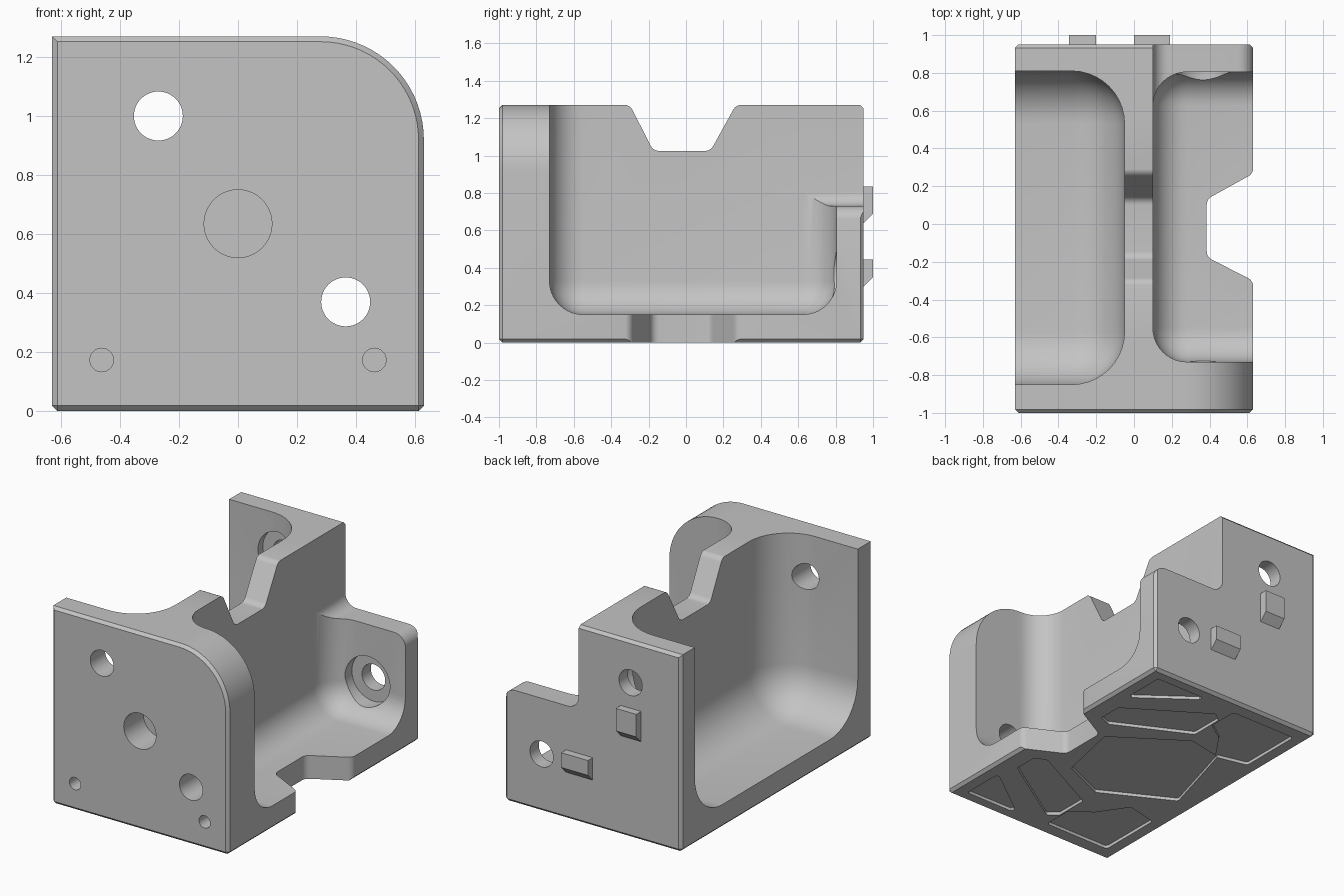
import bpy, bmesh, math
from mathutils import Vector

cube = bpy.data.objects.get("Cube")
if cube:
    bpy.data.objects.remove(cube, do_unlink=True)

grey = bpy.data.materials.new("plain grey")
grey.use_nodes = True
color = (0.55, 0.55, 0.55, 1)
grey.diffuse_color = color
grey.node_tree.nodes["Principled BSDF"].inputs["Base Color"].default_value = color

X, Z_TOP, FRONT, BACK = 0.63, 1.27, -1.0, 0.95


def rounded(corners, steps=12):
    """Outline from (u, v, radius) corners, each filleted by its radius."""
    out = []
    for i, (u, v, r) in enumerate(corners):
        p = Vector((u, v))
        if not r:
            out.append(p)
            continue
        d1 = (Vector(corners[i - 1][:2]) - p).normalized()
        d2 = (Vector(corners[(i + 1) % len(corners)][:2]) - p).normalized()
        half = d1.angle(d2) / 2
        c = p + (d1 + d2).normalized() * r / math.sin(half)
        reach = r / math.tan(half)
        s, e = p + d1 * reach - c, p + d2 * reach - c
        a = math.atan2(s.y, s.x)
        sweep = math.remainder(math.atan2(e.y, e.x) - a, 2 * math.pi)
        for k in range(steps + 1):
            t = a + sweep * k / steps
            out.append(c + Vector((math.cos(t), math.sin(t))) * r)
    return out


def make_object(name, bm):
    bmesh.ops.recalc_face_normals(bm, faces=bm.faces)
    mesh = bpy.data.meshes.new(name)
    bm.to_mesh(mesh)
    bm.free()
    mesh.materials.append(grey)
    ob = bpy.data.objects.new(name, mesh)
    bpy.context.collection.objects.link(ob)
    return ob


def prism_mesh(outline, axis, lo, hi):
    place = {"x": lambda p, h: (h, p[0], p[1]),
             "y": lambda p, h: (p[0], h, p[1]),
             "z": lambda p, h: (p[0], p[1], h)}[axis]
    bm = bmesh.new()
    ends = [[bm.verts.new(place(p, h)) for p in outline] for h in (lo, hi)]
    for ring in ends:
        bm.faces.new(ring)
    n = len(outline)
    for i in range(n):
        j = (i + 1) % n
        bm.faces.new((ends[0][i], ends[0][j], ends[1][j], ends[1][i]))
    bmesh.ops.recalc_face_normals(bm, faces=bm.faces)
    return bm


def activate(ob):
    bpy.ops.object.select_all(action="DESELECT")
    ob.select_set(True)
    bpy.context.view_layer.objects.active = ob


def cut(bm):
    """Subtract a shape from the body and discard the cutter."""
    cutter = make_object("cutter", bm)
    mod = body.modifiers.new("cut", "BOOLEAN")
    mod.operation, mod.solver, mod.object = "DIFFERENCE", "EXACT", cutter
    activate(body)
    bpy.ops.object.modifier_apply(modifier=mod.name)
    bpy.data.objects.remove(cutter, do_unlink=True)


def bore(x, z, radius, lo, hi, sides=48):
    ring = [(x + radius * math.cos(2 * math.pi * k / sides),
             z + radius * math.sin(2 * math.pi * k / sides)) for k in range(sides)]
    cut(prism_mesh(ring, "y", lo, hi))


def pocket(inner, outer, y0, y1, floor, radius):
    """Open-sided, open-topped recess with filleted inner corners."""
    top = 2.0
    bm = prism_mesh([(inner, y0), (outer, y0), (outer, y1), (inner, y1)], "z", floor, top)
    edges = []
    for e in bm.edges:
        mid = (e.verts[0].co + e.verts[1].co) / 2
        if abs(mid.x - outer) > 0.01 and abs(mid.z - top) > 0.01:
            edges.append(e)
    bmesh.ops.bevel(bm, geom=edges, offset=radius, segments=10, profile=0.5, affect="EDGES")
    cut(bm)


# Body block: one large rounded corner, chamfered ends and base
bm = prism_mesh(rounded([(-X, 0, 0), (X, 0, 0), (X, Z_TOP, 0.35), (-X, Z_TOP, 0)], 18),
                "y", FRONT, BACK)


def on_rim(e):
    a, b = (v.co for v in e.verts)
    return (abs(a.y - b.y) < 1e-4) or (abs(a.z) < 1e-4 and abs(b.z) < 1e-4)


bmesh.ops.bevel(bm, geom=[e for e in bm.edges if on_rim(e)], offset=0.018,
                segments=1, affect="EDGES")
body = make_object("bracket_body", bm)

# Lowered back wall on one side
cut(prism_mesh(rounded([(0.1, 1.5, 0), (0.1, 0.73, 0.08), (X + 0.001, 0.73, 0.08),
                        (X + 0.001, 0.6, 0), (0.8, 0.6, 0), (0.8, 1.5, 0)]),
               "y", 0, 1.2))

# Pockets either side of the central web
pocket(-0.05, -1.4, -0.85, 0.81, 0.15, 0.28)
pocket(0.1, 1.4, -0.73, 0.805, 0.15, 0.18)

# Matching notches in the web top and the floor edge
notch = rounded([(-0.5, 0.001, 0), (-0.3, 0.001, 0.05), (-0.175, -0.245, 0.05),
                 (0.131, -0.245, 0.05), (0.267, 0.001, 0.05), (0.5, 0.001, 0),
                 (0.5, 0.2, 0), (-0.5, 0.2, 0)], 8)
cut(prism_mesh([(p.x, p.y + Z_TOP) for p in notch], "x", -0.3, 0.3))
cut(prism_mesh([(p.y + X, p.x) for p in notch], "z", -0.2, 0.3))

# Through bolt holes with counterbores inside the back wall
for x, z in ((-0.27, 1.0), (0.365, 0.37)):
    bore(x, z, 0.155, 0.5, 0.86)
    bore(x, z, 0.083, -1.5, 1.5)

# Blind holes in the front face
bore(0, 0.635, 0.115, -1.2, -0.8)
for side in (-1, 1):
    bore(side * 0.462, 0.173, 0.04, -1.2, -0.88, 24)

# Shallow panels in the underside
corner = [(0.54, 0.87), (0.54, 0.58), (0.15, 0.87)]
strip = [(0.5, 0.45), (0, 0.77), (-0.06, 0.72), (-0.06, 0.5), (0.42, 0.26), (0.5, 0.29)]
wide = [(-0.07, 0.85), (-0.54, 0.85), (-0.54, 0.42), (-0.33, 0.37), (-0.2, 0.56), (-0.07, 0.65)]
middle = [(0.25, -0.29), (0.34, 0.13), (-0.1, 0.43), (-0.34, 0.38), (-0.5, -0.18), (-0.05, -0.42)]


def panel(points):
    cut(prism_mesh(rounded([(x, y, 0.02) for x, y in points], 4), "z", -0.1, 0.02))


panel(middle)
for shape in (corner, strip, wide):
    panel(shape)
    panel([(x, -0.05 - y) for x, y in shape])

activate(body)
bpy.ops.object.shade_smooth_by_angle(angle=math.radians(25))

# Locating tabs on the back face, sloped underneath
for name, x0, x1, z0, z1 in (("upper_tab", -0.345, -0.2, 0.64, 0.835),
                             ("lower_tab", 0, 0.19, 0.3, 0.445)):
    side = [(0.94, z0), (BACK, z0), (1.0, z0 + 0.05), (1.0, z1), (0.94, z1)]
    make_object(name, prism_mesh(side, "x", x0, x1))
